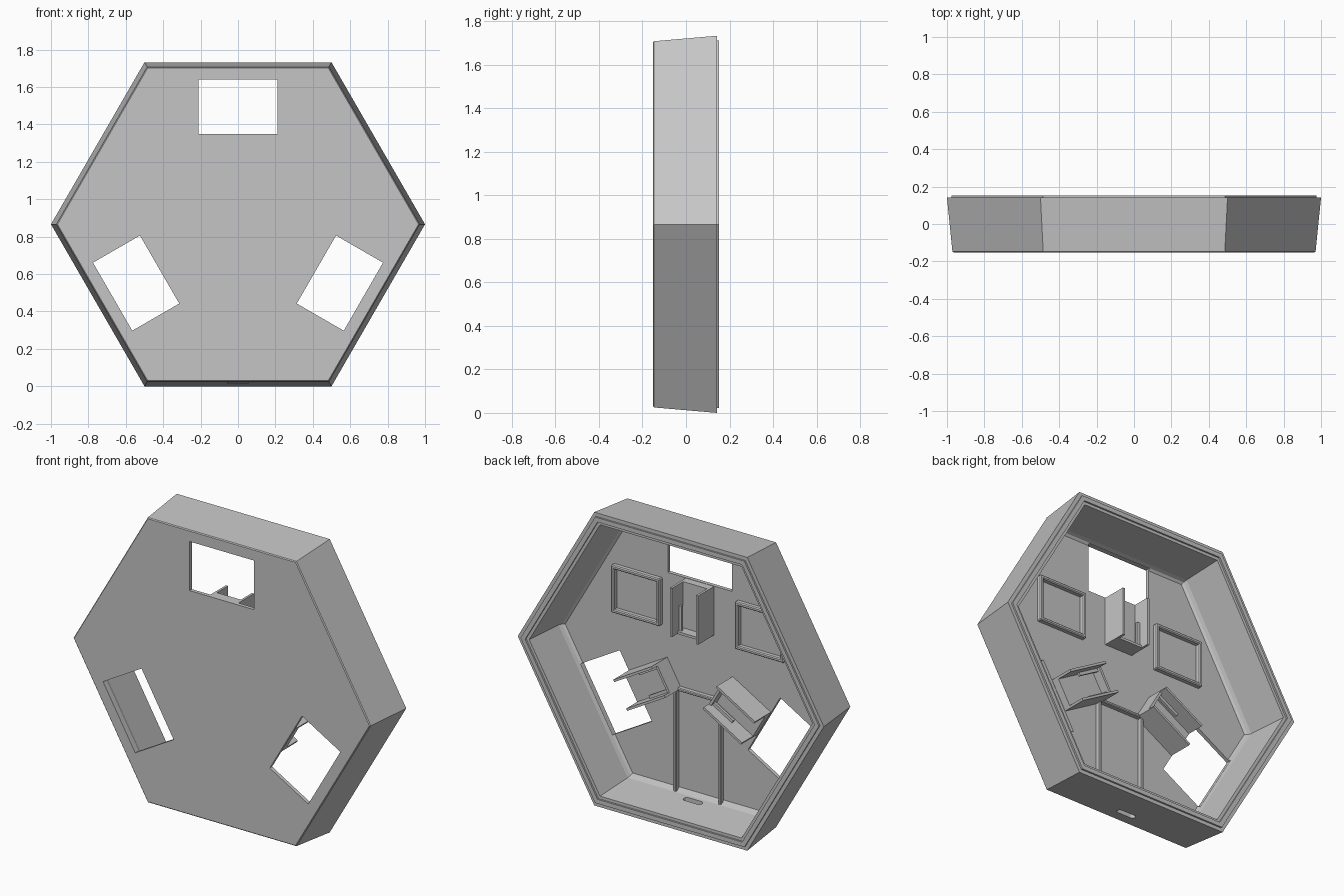
import bpy, bmesh, math
from mathutils import Matrix, Vector

if "Cube" in bpy.data.objects:
    bpy.data.objects.remove(bpy.data.objects["Cube"])

GREY = (0.56, 0.56, 0.56, 1)
plastic = bpy.data.materials.new("grey_plastic")
plastic.use_nodes = True
plastic.diffuse_color = GREY
plastic.node_tree.nodes["Principled BSDF"].inputs["Base Color"].default_value = GREY

MID = 0.866          # height of the hexagon centre
FLOOR = -0.13        # inner surface of the front panel


def finish(name, bm):
    bmesh.ops.recalc_face_normals(bm, faces=bm.faces)
    mesh = bpy.data.meshes.new(name)
    bm.to_mesh(mesh)
    bm.free()
    mesh.materials.append(plastic)
    ob = bpy.data.objects.new(name, mesh)
    bpy.context.scene.collection.objects.link(ob)
    return ob


def add_box(bm, x, y, z, bevel=0):
    """Add a box given (min, max) pairs, optionally with bevelled edges."""
    size = [b - a for a, b in (x, y, z)]
    centre = Vector([(a + b) / 2 for a, b in (x, y, z)])
    matrix = Matrix.Translation(centre) @ Matrix.Diagonal((*size, 1))
    verts = bmesh.ops.create_cube(bm, size=1, matrix=matrix)["verts"]
    if bevel:
        edges = list({e for v in verts for e in v.link_edges})
        bmesh.ops.bevel(bm, geom=edges, offset=bevel, segments=1, affect='EDGES')


def spin(bm, turn):
    """Turn a part about the hexagon centre by a number of thirds."""
    bmesh.ops.rotate(bm, verts=bm.verts, cent=(0, 0, MID),
                     matrix=Matrix.Rotation(turn * math.tau / 3, 3, 'Y'))


def cut(target, cutter):
    cutter.hide_render = True
    mod = target.modifiers.new("cut", 'BOOLEAN')
    mod.operation = 'DIFFERENCE'
    mod.solver = 'EXACT'
    mod.object = cutter
    bpy.context.view_layer.objects.active = target
    bpy.ops.object.modifier_apply(modifier=mod.name)
    bpy.data.objects.remove(cutter)


# Hexagonal tray: outer skin, stepped rim, inner wall and floor
profile = [(0.965, -0.152), (0.971, -0.147), (1.0, 0.142), (0.975, 0.142),
           (0.975, 0.152), (0.945, 0.152), (0.945, 0.142), (0.925, 0.142),
           (0.903, -0.10), (0.895, -0.12), (0.88, FLOOR)]
bm = bmesh.new()
rings = []
for radius, y in profile:
    rings.append([bm.verts.new((radius * math.cos(i * math.pi / 3), y,
                                MID + radius * math.sin(i * math.pi / 3)))
                  for i in range(6)])
for a, b in zip(rings, rings[1:]):
    for i in range(6):
        j = (i + 1) % 6
        bm.faces.new((a[i], a[j], b[j], b[i]))
bm.faces.new(rings[0])
bm.faces.new(rings[-1])
tray = finish("hexagonal_tray", bm)

# Three window openings
for turn in range(3):
    bm = bmesh.new()
    add_box(bm, (-0.21, 0.21), (-0.3, 0.0), (1.35, 1.64))
    spin(bm, turn)
    cut(tray, finish("window_cutter", bm))

# Rounded cable slot through the bottom wall
bm = bmesh.new()
bmesh.ops.create_cone(bm, cap_ends=True, segments=16, radius1=0.018,
                      radius2=0.018, depth=0.3,
                      matrix=Matrix.Rotation(math.pi / 16, 4, 'Z'))
for v in bm.verts:
    v.co.x += math.copysign(0.042, v.co.x)
    v.co.y -= 0.065
cut(tray, finish("slot_cutter", bm))

# Channel brackets beside each window
for turn in range(3):
    bm = bmesh.new()
    for s in (-1, 1):
        add_box(bm, sorted((s * 0.078, s * 0.092)), (FLOOR - 0.005, 0.018), (1.06, 1.348))
        # guide ribs on the inner faces
        add_box(bm, sorted((s * 0.06, s * 0.08)), (-0.06, -0.045), (1.07, 1.22))
    add_box(bm, (-0.08, 0.08), (FLOOR - 0.005, -0.085), (1.06, 1.348))
    add_box(bm, (-0.08, 0.08), (-0.09, -0.03), (1.06, 1.075))
    spin(bm, turn)
    finish(f"channel_bracket_{turn + 1}", bm)


def rib_frame(name, x0, x1, z0, z1, width, top, closed=True):
    """Raised rectangular rib around a pocket on the floor."""
    bm = bmesh.new()
    y = (FLOOR - 0.01, top)
    bevel = width * 0.25
    add_box(bm, (x0, x0 + width), y, (z0, z1), bevel)
    add_box(bm, (x1 - width, x1), y, (z0, z1), bevel)
    add_box(bm, (x0, x1), y, (z1 - width, z1), bevel)
    if closed:
        add_box(bm, (x0, x1), y, (z0, z0 + width), bevel)
    finish(name, bm)


# Two square pockets and one tall pocket running to the bottom wall
rib_frame("left_pocket_rib", 0.245, 0.565, 1.03, 1.31, 0.022, -0.102)
rib_frame("right_pocket_rib", -0.565, -0.245, 1.03, 1.31, 0.022, -0.102)
rib_frame("tall_pocket_rib", -0.155, 0.155, 0.07, 0.70, 0.018, -0.102, closed=False)
